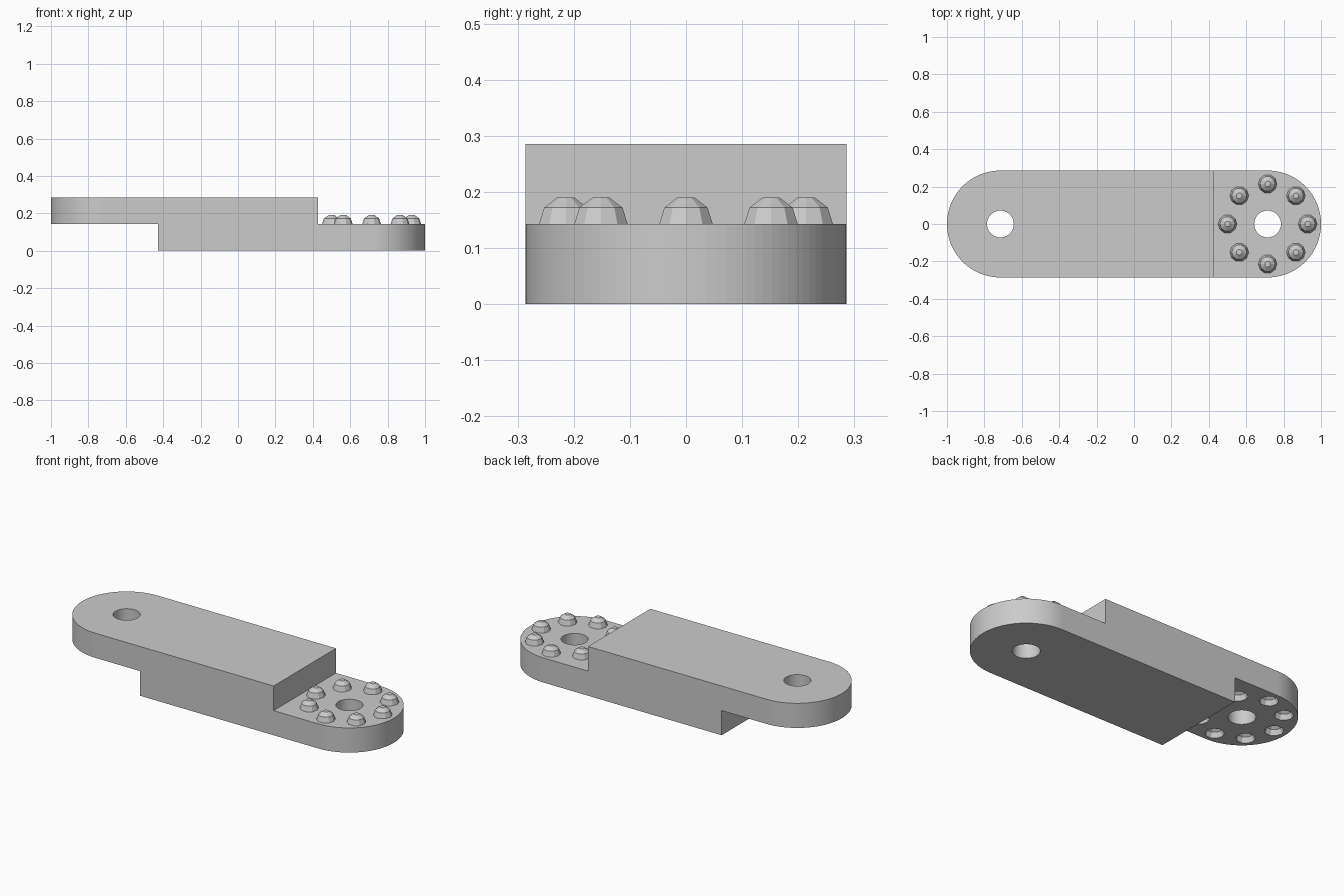
import bpy, bmesh
from math import sin, cos, pi, radians

if "Cube" in bpy.data.objects:
    bpy.data.objects.remove(bpy.data.objects["Cube"], do_unlink=True)

R = 2 / 7            # end radius, also the full height
MID = R / 2          # height of the lap joint
PIVOT = 1 - R        # pivot centre on x
STEP = PIVOT - R     # where the lap steps
HOLE = R / 4
RING = R * 0.75      # radius of the stud circle
STUD = 0.05

grey = bpy.data.materials.new("light grey")
grey.use_nodes = True
grey.diffuse_color = (0.6, 0.6, 0.6, 1)
grey.node_tree.nodes["Principled BSDF"].inputs["Base Color"].default_value = (0.6, 0.6, 0.6, 1)


def make(name, bm):
    bmesh.ops.recalc_face_normals(bm, faces=bm.faces)
    mesh = bpy.data.meshes.new(name)
    bm.to_mesh(mesh)
    bm.free()
    mesh.materials.append(grey)
    obj = bpy.data.objects.new(name, mesh)
    bpy.context.collection.objects.link(obj)
    return obj


def prism(bm, outline, z0, z1):
    face = bm.faces.new([bm.verts.new((x, y, z0)) for x, y in outline])
    top = bmesh.ops.extrude_face_region(bm, geom=[face])["geom"]
    bmesh.ops.translate(bm, vec=(0, 0, z1 - z0),
                        verts=[v for v in top if isinstance(v, bmesh.types.BMVert)])


def arc(cx, r, start, sweep, steps):
    return [(cx + r * cos(start + sweep * i / steps), r * sin(start + sweep * i / steps))
            for i in range(steps + 1)]


def ball(bm, cx, cy, cz, tilts, sides=10):
    # Faceted ball made of stacked rings with flat ends
    rings = []
    for t in tilts:
        r, z = STUD * sin(radians(t)), STUD * cos(radians(t))
        rings.append([bm.verts.new((cx + r * cos(2 * pi * i / sides),
                                    cy + r * sin(2 * pi * i / sides), cz + z))
                      for i in range(sides)])
    for a, b in zip(rings, rings[1:]):
        for i in range(sides):
            j = (i + 1) % sides
            bm.faces.new((a[i], a[j], b[j], b[i]))
    bm.faces.new(rings[0])
    bm.faces.new(rings[-1])


def ball_circle(name, cx, tilts):
    bm = bmesh.new()
    for k in range(8):
        a = k * pi / 4
        ball(bm, cx + RING * cos(a), RING * sin(a), MID, tilts)
    return make(name, bm)


def cut(obj, cutter):
    cutter.hide_render = True
    mod = obj.modifiers.new("cut", "BOOLEAN")
    mod.operation = "DIFFERENCE"
    mod.solver = "EXACT"
    mod.object = cutter
    bpy.context.view_layer.objects.active = obj
    bpy.ops.object.modifier_apply(modifier=mod.name)
    bpy.data.objects.remove(cutter, do_unlink=True)


# Round-ended bar
bm = bmesh.new()
prism(bm, arc(PIVOT, R, -pi / 2, pi, 50) + arc(-PIVOT, R, pi / 2, pi, 50), 0, R)
link_body = make("link_body", bm)

# Lap steps at both ends, and pivot holes
for side, z0, z1 in ((1, MID, 1), (-1, -1, MID)):
    bm = bmesh.new()
    prism(bm, [(side * STEP, -1), (side * 2, -1), (side * 2, 1), (side * STEP, 1)], z0, z1)
    cut(link_body, make("step_cutter", bm))
    bm = bmesh.new()
    prism(bm, arc(side * PIVOT, HOLE, 0, 2 * pi, 100)[:-1], -1, 1)
    cut(link_body, make("hole_cutter", bm))

# Sockets under the upper tongue
cut(link_body, ball_circle("socket_cutter", -PIVOT, (18, 54, 90, 126, 162)))

# Locking studs on the lower tongue
ball_circle("locking_studs", PIVOT, (18, 54, 90))
